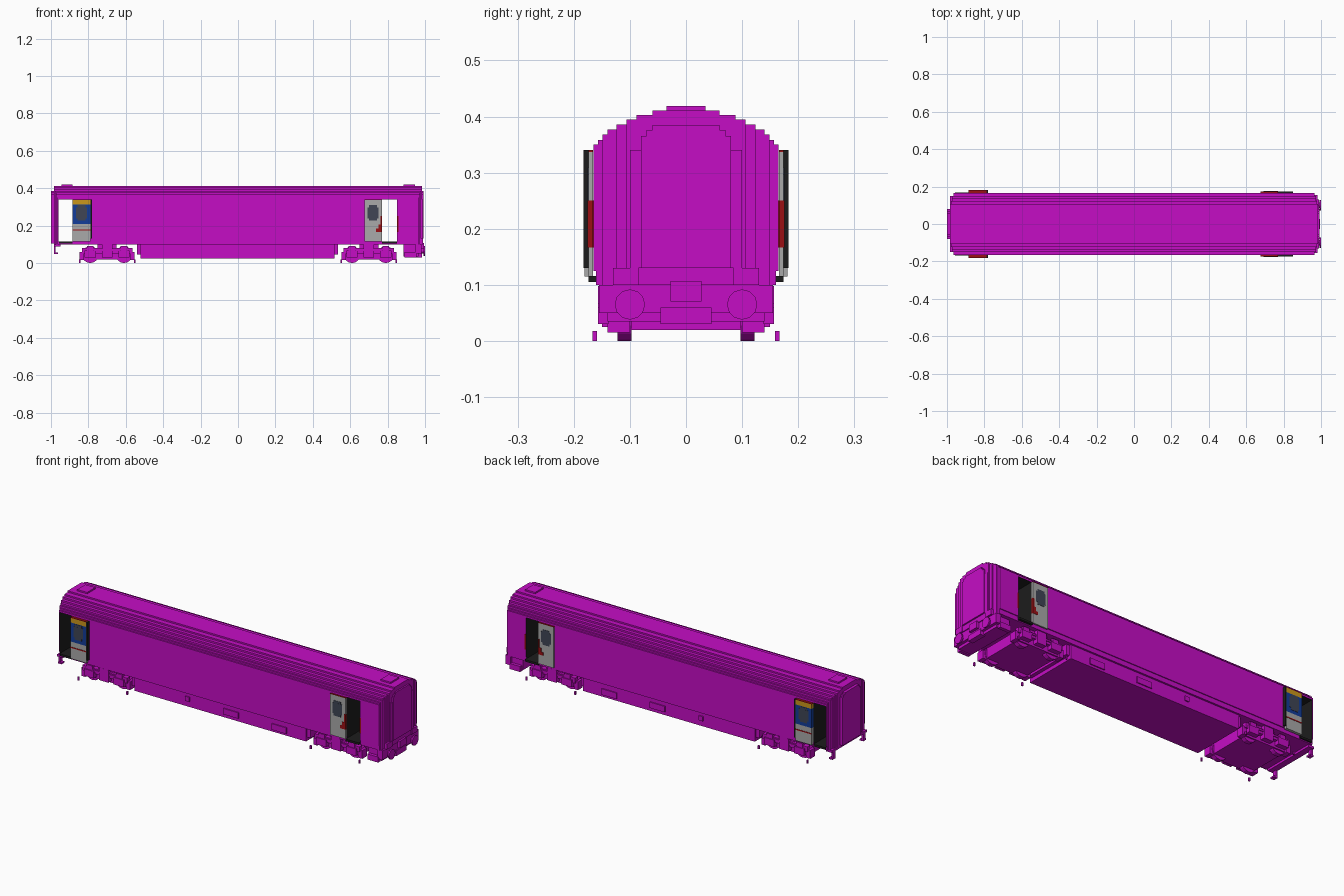
import bpy, bmesh, math
from mathutils import Matrix

cube = bpy.data.objects.get("Cube")
if cube:
    bpy.data.objects.remove(cube, do_unlink=True)


def material(name, rgb):
    m = bpy.data.materials.new(name)
    m.use_nodes = True
    m.diffuse_color = (*rgb, 1)
    bsdf = next(n for n in m.node_tree.nodes if n.type == 'BSDF_PRINCIPLED')
    bsdf.inputs["Base Color"].default_value = (*rgb, 1)
    return m


MAGENTA = material("magenta", (0.56, 0.004, 0.56))
DARK = material("near black", (0.012, 0.012, 0.012))
GREY = material("light grey", (0.40, 0.40, 0.40))
BLUE = material("deep blue", (0.006, 0.045, 0.32))
YELLOW = material("amber yellow", (0.60, 0.31, 0.012))
RED = material("dark red", (0.33, 0.005, 0.007))
GLASS = material("slate glass", (0.05, 0.06, 0.09))


def finish(name, bm, mats):
    bmesh.ops.recalc_face_normals(bm, faces=bm.faces[:])
    me = bpy.data.meshes.new(name)
    bm.to_mesh(me)
    bm.free()
    for m in mats:
        me.materials.append(m)
    ob = bpy.data.objects.new(name, me)
    bpy.context.scene.collection.objects.link(ob)
    return ob


def box(name, x, y, z, mat=MAGENTA):
    """Box from (min, max) pairs."""
    bm = bmesh.new()
    bmesh.ops.create_cube(bm, size=1)
    for v in bm.verts:
        for i, (a, b) in enumerate((x, y, z)):
            v.co[i] = (a + b) / 2 + v.co[i] * (b - a)
    return finish(name, bm, [mat])


def side_boxes(name, x, y, z, mat=MAGENTA):
    """The same box on both long sides; y is the distance from the centre."""
    box(name + "_right", x, (-y[1], -y[0]), z, mat)
    box(name + "_left", x, y, z, mat)


def is_vestibule(f):
    c, n = f.calc_center_median(), f.normal
    return ((abs(n.x) > .9 and abs(c.x) < .963)
            or (n.z < -.9 and .3 < c.z < .345)
            or (n.z > .9 and c.z < .12))


def extrude(name, half, x0, x1, lined=True):
    """Extrude a mirrored (y, z) half profile along x."""
    pts = half + [(-y, z) for y, z in reversed(half)]
    bm = bmesh.new()
    face = bm.faces.new([bm.verts.new((x0, y, z)) for y, z in pts])
    new = bmesh.ops.extrude_face_region(bm, geom=[face])["geom"]
    bmesh.ops.translate(bm, vec=(x1 - x0, 0, 0),
                        verts=[v for v in new if isinstance(v, bmesh.types.BMVert)])
    bmesh.ops.recalc_face_normals(bm, faces=bm.faces[:])
    bm.normal_update()
    for f in bm.faces:
        f.material_index = int(lined and is_vestibule(f))
    return finish(name, bm, [MAGENTA, DARK])


def cylinder(name, centre, r, depth, axis, sides=16, mat=MAGENTA):
    bm = bmesh.new()
    bmesh.ops.create_cone(bm, cap_ends=True, segments=sides, radius1=r, radius2=r, depth=depth,
                          matrix=Matrix.Translation(centre) @ Matrix.Rotation(math.pi / 2, 4, axis))
    return finish(name, bm, [mat])


# Stepped roof outline: (half width, height of that step)
STEPS = [(.165, .35), (.157, .358), (.149, .368), (.14, .377), (.124, .386),
         (.106, .395), (.088, .403), (.06, .411)]


def roof_half(start, limit=1.0):
    """Half profile from the given lower points, up the roof steps, clipped in width."""
    pts, z = list(start), None
    for w, top in STEPS:
        if z is not None:
            pts.append((w, z))
        pts.append((w, top))
        z = top
    out = []
    for y, h in pts:
        p = (min(y, limit), h)
        if not out or p != out[-1]:
            out.append(p)
    return out


# Body: roof, floor and long middle wall; the gaps left over are the doorways
extrude("roof", roof_half([(.165, .34)]), -.96, .85)
extrude("floor", [(.16, .10), (.16, .115)], -.96, .85)
extrude("saloon_body", [(.16, .115), (.16, .125), (.165, .125), (.165, .34)], -.885, .77)

# Both ends, narrowing in shallow steps
lower = [(.16, .10), (.16, .125), (.165, .125)]
for side, inner, label in ((1, .85, "cab"), (-1, .96, "rear")):
    x = inner
    for i, (end, w) in enumerate(((.965, .165), (.972, .149), (.979, .124), (.985, .106))):
        extrude(f"{label}_end_{i}", roof_half(lower, w), side * x, side * end)
        x = end
gangway = [(.08, .105), (.08, .365), (.07, .365), (.07, .376), (.06, .376), (.06, .385)]
extrude("rear_gangway", gangway, -.985, -1.0, False)
extrude("cab_end_panel", [(.08, .13)] + gangway[1:], .985, .993, False)
extrude("cab_side_trim", [(.1, .13), (.1, .34)], .985, .988, False)

# Roof hatches
for s, label in ((1, "cab"), (-1, "rear")):
    box(label + "_roof_hatch", (s * .915 - .03, s * .915 + .03), (-.035, .035), (.411, .419))

# Rear doors, slid open outside the wall
x = (-.884, -.788)
side_boxes("rear_door_base", x, (.166, .181), (.115, .208), GREY)
side_boxes("rear_door_middle", x, (.166, .181), (.208, .312), BLUE)
side_boxes("rear_door_top", x, (.166, .181), (.312, .337), YELLOW)
side_boxes("rear_door_red_cap", x, (.166, .181), (.337, .340), RED)
side_boxes("rear_door_red_line", x, (.18, .1825), (.174, .18), RED)
side_boxes("rear_door_edge", (-.788, -.78), (.166, .183), (.13, .34), DARK)
side_boxes("rear_door_window", (-.865, -.807), (.18, .1825), (.238, .297), GLASS)
side_boxes("rear_door_window_core", (-.857, -.815), (.18, .1824), (.226, .309), GLASS)

# Front doors
x = (.677, .77)
side_boxes("front_door", x, (.166, .174), (.115, .337), GREY)
side_boxes("front_door_red_cap", x, (.166, .174), (.337, .340), RED)
side_boxes("front_door_window", (.692, .75), (.173, .1755), (.238, .297), GLASS)
side_boxes("front_door_window_core", (.70, .742), (.173, .1754), (.226, .309), GLASS)
side_boxes("front_door_red_edge", (.762, .771), (.1662, .1755), (.167, .25), RED)
side_boxes("front_door_red_foot", (.738, .762), (.173, .1755), (.167, .184), RED)
side_boxes("front_door_red_corner", (.75, .762), (.173, .1755), (.184, .205), RED)
side_boxes("cab_red_flash", (.849, .858), (.164, .167), (.167, .25), RED)

# Door sills
side_boxes("front_sill", (.77, .85), (.157, .174), (.105, .116), DARK)
side_boxes("rear_sill", (-.957, -.885), (.157, .168), (.105, .116), DARK)

# Equipment skirt between the bogies
box("underframe", (-.52, .515), (-.15, .15), (.025, .10))
box("underframe_ends", (-.54, .535), (-.14, .14), (.045, .10))
for i, (a, b, z0, z1) in enumerate(((-.21, -.185, .055, .08), (.02, .11, .043, .075),
                                    (.31, .40, .037, .07))):
    side_boxes(f"equipment_panel_{i}", (a, b), (.149, .156), (z0, z1))

# Bogies
for cx, label in ((-.70, "rear"), (.70, "front")):
    b = label + "_bogie"
    box(b + "_core", (cx - .125, cx + .125), (-.13, .13), (.02, .075))
    box(b + "_bolster", (cx - .05, cx + .05), (-.135, .135), (.075, .10))
    side_boxes(b + "_frame", (cx - .135, cx + .135), (.125, .148), (.052, .08))
    side_boxes(b + "_spring", (cx - .028, cx + .028), (.125, .157), (.03, .098))
    side_boxes(b + "_damper", (cx - .07, cx + .07), (.146, .153), (.065, .074))
    for s in (-1, 1):
        wx = cx + s * .09
        side_boxes(f"{b}_axle_box_{s}", (wx - .03, wx + .03), (.12, .157), (.03, .068))
        side_boxes(f"{b}_axle_spring_{s}", (wx - .018, wx + .018), (.12, .152), (.068, .092))
        side_boxes(f"{b}_end_bracket_{s}", (cx + s * .135 - .012, cx + s * .135 + .012),
                   (.10, .14), (.015, .06))
        side_boxes(f"{b}_rail_sensor_{s}", (cx + s * .147 - .004, cx + s * .147 + .004),
                   (.159, .167), (0, .018))
        for t in (-1, 1):
            cylinder(f"{b}_wheel_{s}_{t}", (wx, t * .11, .045), .045, .025, 'X')

# Cab end: valance, buffers and coupler
box("cab_valance", (.885, .965), (-.14, .14), (.035, .10))
box("cab_buffer_beam", (.95, .98), (-.155, .155), (.05, .10))
side_boxes("cab_corner_step", (.89, .955), (.138, .157), (.03, .06))
side_boxes("cab_lamp_block", (.975, .99), (.085, .13), (.10, .13))
box("coupler", (.96, .995), (-.028, .028), (.07, .107))
box("coupler_tray", (.955, .985), (-.045, .045), (.03, .06))
for t in (-1, 1):
    cylinder(f"buffer_stem_{t}", (.98, t * .1, .065), .014, .03, 'Y', 12)
    cylinder(f"buffer_head_{t}", (.996, t * .1, .065), .027, .008, 'Y', 12)

# Rear end: hanging steps
side_boxes("rear_step_leg", (-.985, -.975), (.12, .14), (.055, .10))
side_boxes("rear_step_foot", (-.985, -.963), (.12, .145), (.048, .056))
box("rear_beam", (-.985, -.95), (-.15, .15), (.088, .10))
